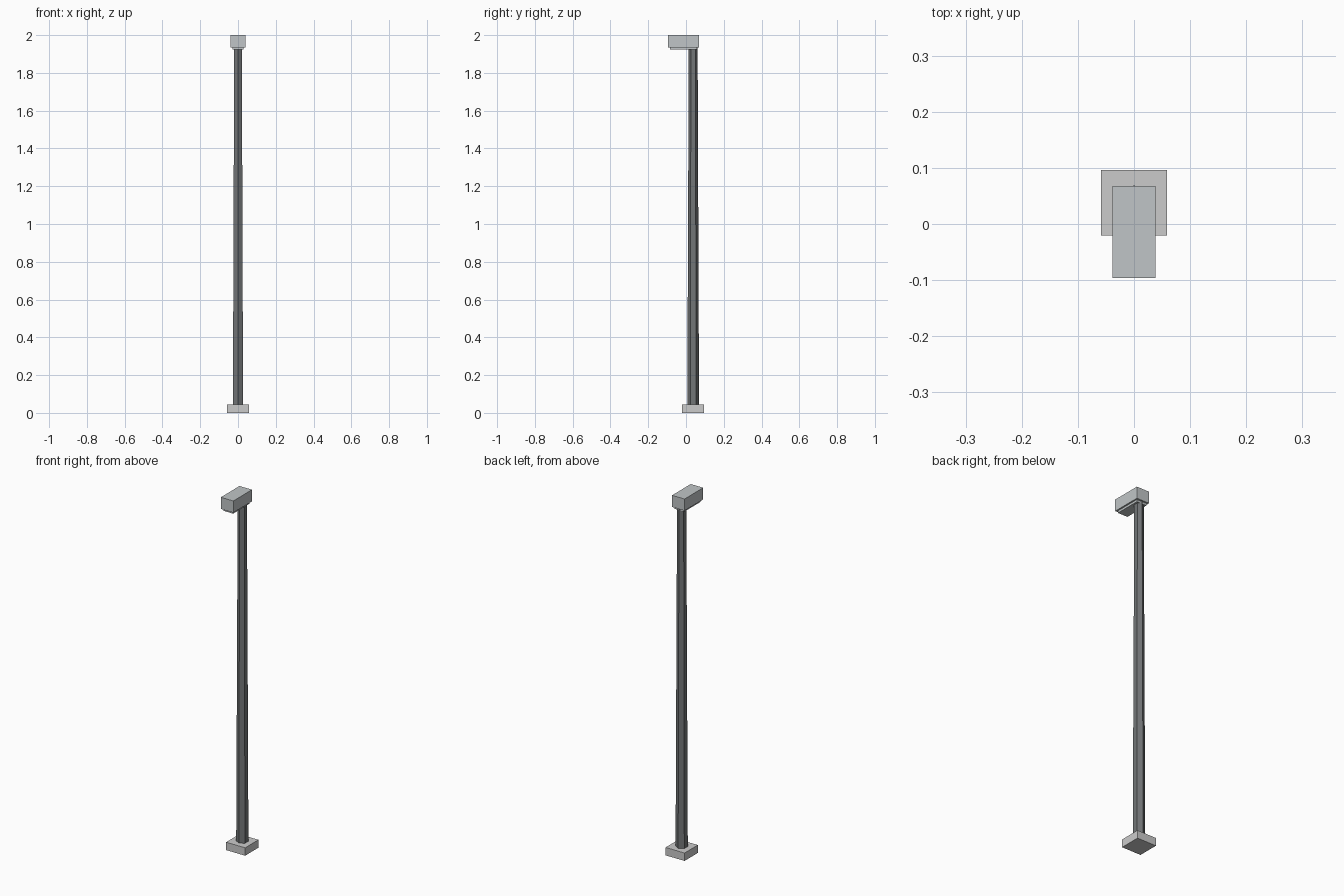
import bpy, math

if "Cube" in bpy.data.objects:
    bpy.data.objects.remove(bpy.data.objects["Cube"])


def paint(o, rgb):
    """Give an object a plain coloured material."""
    m = bpy.data.materials.new(o.name + "_paint")
    m.diffuse_color = (*rgb, 1)
    m.use_nodes = True
    m.node_tree.nodes["Principled BSDF"].inputs["Base Color"].default_value = m.diffuse_color
    o.data.materials.append(m)


def box(name, x, y0, y1, z0, z1, rgb):
    """Box symmetric about x = 0, given half width and y/z limits."""
    bpy.ops.mesh.primitive_cube_add(size=1, location=(0, (y0 + y1) / 2, (z0 + z1) / 2))
    o = bpy.context.object
    o.name = name
    o.scale = (2 * x, y1 - y0, z1 - z0)
    bpy.ops.object.transform_apply(location=False, rotation=False, scale=True)
    paint(o, rgb)


POLE_Y = 0.038
CONCRETE = (0.57, 0.56, 0.55)
HOUSING = (0.53, 0.56, 0.57)
STEEL = (0.17, 0.18, 0.185)

# square foot
box("base", 0.0585, POLE_Y - 0.0585, POLE_Y + 0.0585, 0, 0.044, CONCRETE)

# tapered six-sided pole
bpy.ops.mesh.primitive_cone_add(vertices=6, radius1=0.031, radius2=0.0235, depth=1.90,
                                location=(0, POLE_Y, 0.04 + 0.95))
pole = bpy.context.object
pole.name = "pole"
paint(pole, STEEL)

# lamp head with a slightly smaller light panel underneath
box("lamp_head", 0.0385, -0.0965, 0.068, 1.935, 2.0, HOUSING)
box("light_panel", 0.030, -0.086, 0.058, 1.923, 1.94, HOUSING)
